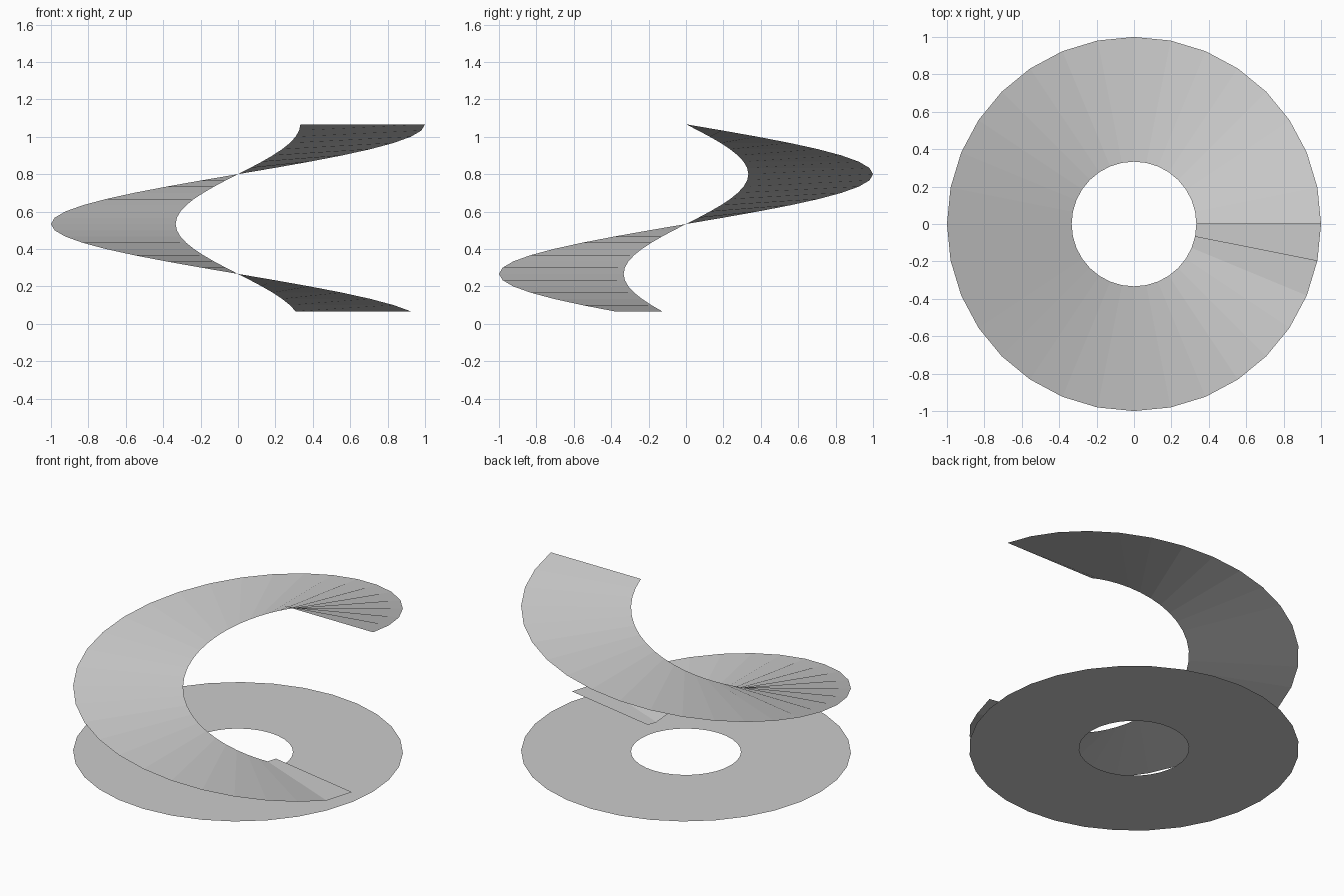
import bpy, bmesh, math

cube = bpy.data.objects.get("Cube")
if cube:
    bpy.data.objects.remove(cube, do_unlink=True)

SIDES = 32
INNER, OUTER = 1 / 3, 1.0
STEP_RISE = 1 / 30

grey = bpy.data.materials.new("light_grey")
grey.use_nodes = True
colour = (0.6, 0.6, 0.6, 1)
grey.diffuse_color = colour
grey.node_tree.nodes["Principled BSDF"].inputs["Base Color"].default_value = colour


def radial_sheet(name, heights, first_step=0, closed=False):
    """Thin ring-shaped sheet, turning clockwise, one radial edge per height."""
    bm = bmesh.new()
    rungs = []
    for i, z in enumerate(heights):
        a = -math.tau * (first_step + i) / SIDES
        rungs.append([bm.verts.new((r * math.cos(a), r * math.sin(a), z))
                      for r in (INNER, OUTER)])
    if closed:
        rungs.append(rungs[0])
    for (in_a, out_a), (in_b, out_b) in zip(rungs, rungs[1:]):
        bm.faces.new((in_a, in_b, out_b, out_a))
    mesh = bpy.data.meshes.new(name)
    bm.to_mesh(mesh)
    bm.free()
    mesh.materials.append(grey)
    obj = bpy.data.objects.new(name, mesh)
    bpy.context.collection.objects.link(obj)
    return obj


# Flat ring on the ground
radial_sheet("base_ring", [0] * SIDES, closed=True)

# Spiral ramp: a level landing, then a steady climb of almost one turn
radial_sheet("spiral_ramp",
             [max(k, 2) * STEP_RISE for k in range(1, SIDES + 1)],
             first_step=1)
